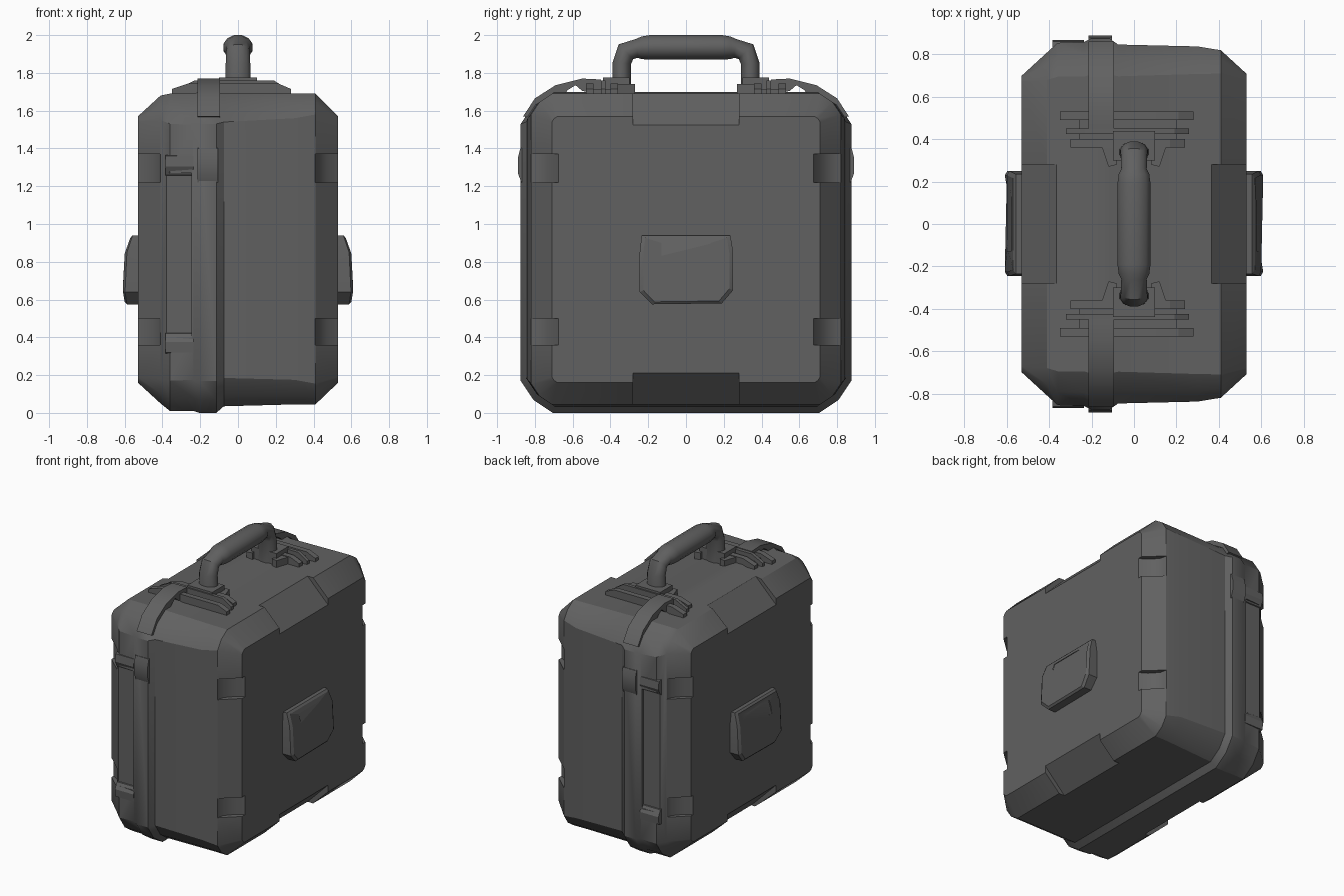
import bpy, bmesh, math
from mathutils import Vector, Matrix

if "Cube" in bpy.data.objects:
    bpy.data.objects.remove(bpy.data.objects["Cube"])

mat = bpy.data.materials.new("dark_grey_plastic")
mat.diffuse_color = (0.12, 0.12, 0.12, 1)
mat.use_nodes = True
mat.node_tree.nodes["Principled BSDF"].inputs["Base Color"].default_value = mat.diffuse_color


def finish(name, bm, angle=35):
    bmesh.ops.recalc_face_normals(bm, faces=bm.faces[:])
    me = bpy.data.meshes.new(name)
    bm.to_mesh(me)
    bm.free()
    me.materials.append(mat)
    ob = bpy.data.objects.new(name, me)
    bpy.context.collection.objects.link(ob)
    smooth(ob, angle)
    return ob


def smooth(ob, angle):
    bpy.ops.object.select_all(action='DESELECT')
    ob.select_set(True)
    bpy.context.view_layer.objects.active = ob
    bpy.ops.object.shade_smooth_by_angle(angle=math.radians(angle))


def loft(bm, rings):
    """Skin a list of equal-length point rings and cap both ends."""
    vs = [[bm.verts.new(p) for p in r] for r in rings]
    n = len(vs[0])
    for a, b in zip(vs, vs[1:]):
        for i in range(n):
            bm.faces.new((a[i], a[(i + 1) % n], b[(i + 1) % n], b[i]))
    bm.faces.new(vs[0][::-1])
    bm.faces.new(vs[-1])


def prism(bm, pts, axis, a, b, flip=(1, 1, 1)):
    """Extrude a 2D outline along an axis; flip mirrors it."""
    def place(p, t):
        v = {'x': (t, p[0], p[1]), 'y': (p[0], t, p[1]), 'z': (p[0], p[1], t)}[axis]
        return Vector([c * f for c, f in zip(v, flip)])
    loft(bm, [[place(p, a) for p in pts], [place(p, b) for p in pts]])


def box(bm, x0, x1, y0, y1, z0, z1, flip=(1, 1, 1)):
    prism(bm, [(x0, y0), (x1, y0), (x1, y1), (x0, y1)], 'z', z0, z1, flip)


def apply_cut(ob, cutter, angle):
    cutter.hide_render = True
    m = ob.modifiers.new("cut", 'BOOLEAN')
    m.operation, m.solver, m.object = 'DIFFERENCE', 'EXACT', cutter
    bpy.context.view_layer.objects.active = ob
    bpy.ops.object.modifier_apply(modifier=m.name)
    bpy.data.objects.remove(cutter)
    smooth(ob, angle)


def section(x, hy, z0, z1, c):
    """Rectangle in the YZ plane with softly broken corners of size c."""
    pts = []
    for sy, sz in ((1, 1), (-1, 1), (-1, -1), (1, -1)):
        zz = z1 if sz > 0 else z0
        k = [(0, c), (0.4 * c, 0.4 * c), (c, 0)]
        if sy * sz < 0:
            k.reverse()
        pts += [(x, sy * (hy - a), zz - sz * b) for a, b in k]
    return pts


# Case shell: sections stacked along x, with the raised rim between lid and base
bm = bmesh.new()
loft(bm, [section(*s) for s in (
    (-0.53, 0.70, 0.16, 1.57, 0.03),
    (-0.41, 0.81, 0.05, 1.68, 0.13),
    (-0.36, 0.855, 0.01, 1.69, 0.16),
    (-0.235, 0.86, 0.01, 1.69, 0.165),
    (-0.205, 0.875, 0.0, 1.70, 0.17),
    (-0.115, 0.875, 0.0, 1.70, 0.17),
    (-0.075, 0.847, 0.035, 1.69, 0.15),
    (0.30, 0.838, 0.045, 1.69, 0.13),
    (0.41, 0.82, 0.045, 1.69, 0.11),
    (0.53, 0.71, 0.16, 1.57, 0.03))])
shell = finish("case_shell", bm)

# Recesses between the corner guards, corner notches and lid end grooves
bm = bmesh.new()
for sx in (1, -1):
    for up in (1, -1):
        tri = [(sx * x, z if up > 0 else 1.735 - z)
               for x, z in ((0.57, 1.485), (0.305, 1.75), (0.57, 1.75))]
        prism(bm, tri, 'y', -0.28, 0.28)
    for sy in (1, -1):
        for z0, z1 in ((1.22, 1.37), (0.36, 0.50)):
            prism(bm, [(0.54, 0.67), (0.475, 0.71), (0.42, 0.77), (0.40, 0.86), (0.56, 0.86)],
                  'z', z0, z1, (sx, sy, 1))
for sy in (1, -1):
    box(bm, -0.395, -0.245, 0.838, 0.95, 0.40, 1.27, (1, sy, 1))
apply_cut(shell, finish("recess_cutter", bm), 30)

# Lid end clips: wedges at both ends of each groove
bm = bmesh.new()
for sy in (1, -1):
    for z, d in ((1.31, 1), (0.37, -1)):
        prism(bm, [(0.82, z + 0.06 * d), (0.862, z + 0.05 * d), (0.868, z - 0.005 * d),
                   (0.845, z - 0.05 * d), (0.82, z - 0.06 * d)], 'x', -0.385, -0.235, (1, sy, 1))
finish("lid_clips", bm, 20)

# Bulges on the rim
bm = bmesh.new()
for sy in (1, -1):
    prism(bm, [(0.83, 1.20), (0.872, 1.22), (0.89, 1.27), (0.89, 1.35), (0.877, 1.40), (0.83, 1.42)],
          'x', -0.215, -0.105, (1, sy, 1))
finish("rim_bulges", bm)

# Side latches: outline whose outer face leans in towards the top
out = [(-0.235, 0.94), (0.235, 0.94), (0.25, 0.85), (0.25, 0.65), (0.19, 0.58),
       (-0.18, 0.575), (-0.245, 0.64), (-0.245, 0.85)]
depth = {0.94: 0.57, 0.85: 0.60, 0.65: 0.61, 0.64: 0.61}
for sx, side in ((1, "right"), (-1, "left")):
    bm = bmesh.new()
    loft(bm, [[(sx * 0.51, y, z) for y, z in out],
              [(sx * (depth.get(z, 0.60) - 0.012), y, z) for y, z in out],
              [(sx * depth.get(z, 0.60), y * 0.92, 0.76 + (z - 0.76) * 0.93) for y, z in out]])
    latch = finish(side + "_latch", bm)
    bm = bmesh.new()
    prism(bm, [(0.575, 0.90), (0.65, 0.90), (0.65, 0.80), (0.60, 0.81)], 'y', -0.13, 0.13, (sx, 1, 1))
    apply_cut(latch, finish("latch_cutter", bm), 25)

# Lugs rising from the rim corners, each arching over a small hole
bm = bmesh.new()
for sy in (1, -1):
    prism(bm, [(0.862, 1.57), (0.80, 1.665), (0.69, 1.735), (0.55, 1.77), (0.45, 1.765),
               (0.45, 1.68), (0.55, 1.705), (0.585, 1.735), (0.625, 1.71), (0.66, 1.67),
               (0.78, 1.55)], 'x', -0.215, -0.095, (1, sy, 1))
finish("rim_lugs", bm)

# Handle mounts: tapered ribs across the top, joined by low pads
bm = bmesh.new()
for sy in (1, -1):
    for y0, y1, xa, xb, h in ((0.49, 0.53, -0.35, 0.28, 1.745),
                              (0.425, 0.45, -0.32, 0.26, 1.76),
                              (0.36, 0.40, -0.30, 0.24, 1.745)):
        prism(bm, [(xa, 1.68), (xa, 1.715), (xa + 0.09, h), (xb - 0.07, h), (xb, 1.715), (xb, 1.68)],
              'y', y0, y1, (1, sy, 1))
    box(bm, -0.26, 0.20, 0.39, 0.50, 1.68, 1.715, (1, sy, 1))
    box(bm, -0.10, 0.10, 0.30, 0.44, 1.68, 1.775, (1, sy, 1))
    for sx in (1, -1):
        prism(bm, [(0.08, 0.28), (0.12, 0.27), (0.15, 0.36), (0.08, 0.38)], 'z', 1.68, 1.74, (sx, sy, 1))
finish("handle_mounts", bm, 20)

# Carry handle: faceted tube swept over the top, thicker at the grip
half = [(0.34, 1.69, 90, 0.07, 0.05), (0.34, 1.85, 90, 0.065, 0.05),
        (0.318, 1.912, 135, 0.062, 0.055), (0.26, 1.93, 175, 0.06, 0.05),
        (0.235, 1.933, 180, 0.072, 0.06), (0.19, 1.935, 180, 0.078, 0.065)]
path = half + [(-y, z, 360 - a, w, t) for y, z, a, w, t in reversed(half)]
rings = []
for y, z, a, w, t in path:
    a = math.radians(a)
    ny, nz = math.sin(a), -math.cos(a)  # outward normal of the path
    ring = []
    for i in range(12):
        u = 2 * math.pi * (i + 0.5) / 12
        c, s = math.cos(u), math.sin(u) / math.cos(math.pi / 12)
        ring.append((w * c * 1.035, y + ny * t * s, z + nz * t * s))
    rings.append(ring)
bm = bmesh.new()
loft(bm, rings)
finish("carry_handle", bm, 40)
